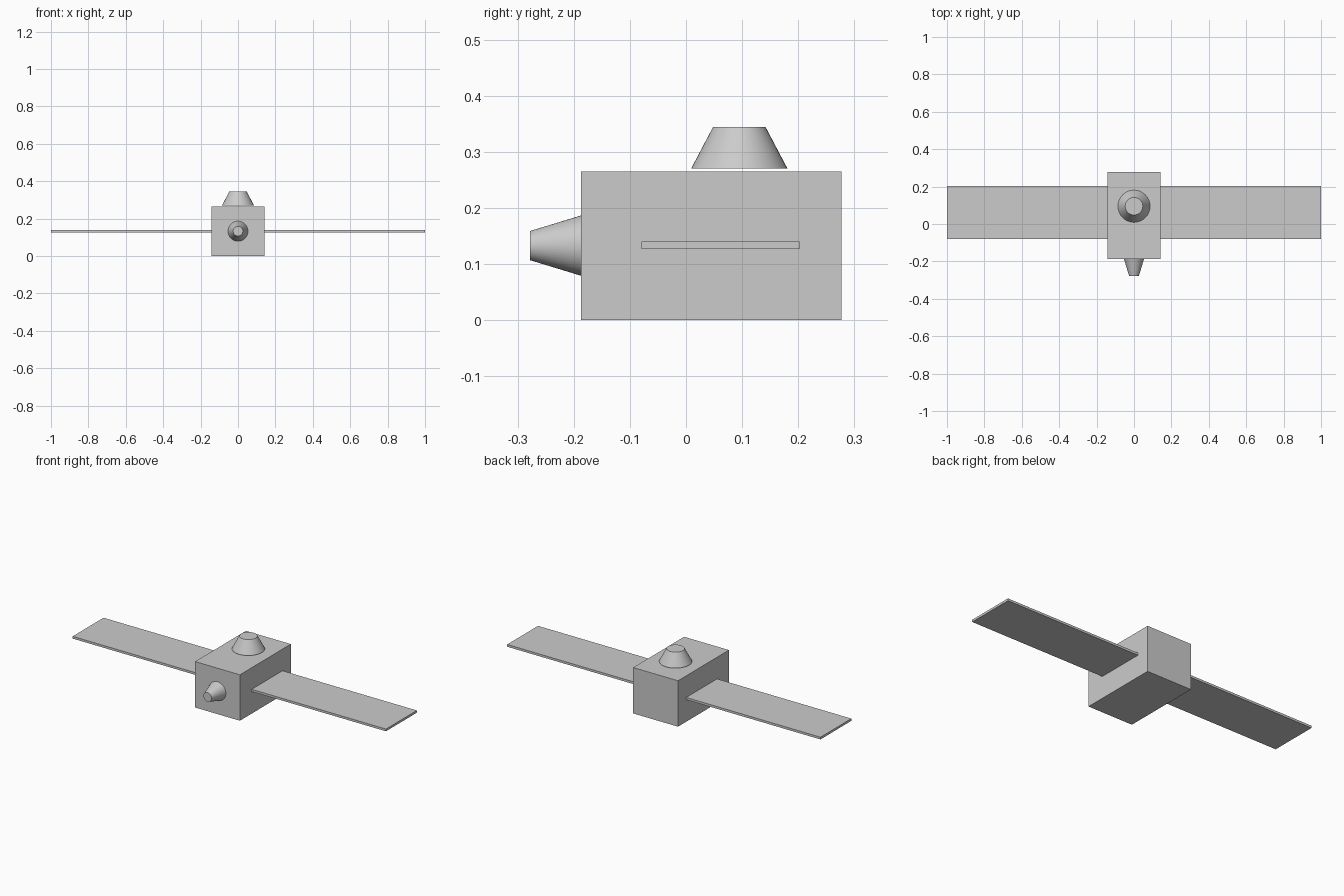
import bpy, math

if "Cube" in bpy.data.objects:
    bpy.data.objects.remove(bpy.data.objects["Cube"])


def box(name, x, y, z):
    """Box from (min, max) ranges along each axis."""
    centre = [(a + b) / 2 for a, b in (x, y, z)]
    bpy.ops.mesh.primitive_cube_add(size=1, location=centre)
    ob = bpy.context.object
    ob.name = name
    ob.scale = [b - a for a, b in (x, y, z)]
    bpy.ops.object.transform_apply(location=False, rotation=False, scale=True)
    return ob


def frustum(name, r_base, r_tip, depth, location, tilt=0):
    """Smooth-sided truncated cone with flat caps."""
    bpy.ops.mesh.primitive_cone_add(vertices=48, radius1=r_base, radius2=r_tip,
                                    depth=depth, location=location,
                                    rotation=(tilt, 0, 0))
    ob = bpy.context.object
    ob.name = name
    bpy.ops.object.shade_smooth_by_angle(angle=math.radians(30))
    return ob


# Main body
box("body", (-0.143, 0.143), (-0.187, 0.277), (0, 0.265))

# Flat solar panels on both sides
for side, name in ((-1, "left_panel"), (1, "right_panel")):
    box(name, sorted((side * 0.143, side)), (-0.079, 0.202), (0.127, 0.14))

# Dish housing, just clear of the top face
frustum("top_dish", 0.086, 0.047, 0.074, (0, 0.095, 0.307))

# Nozzle on the front face, narrow end forward
frustum("front_nozzle", 0.054, 0.026, 0.092, (0, -0.232, 0.133), math.radians(90))
